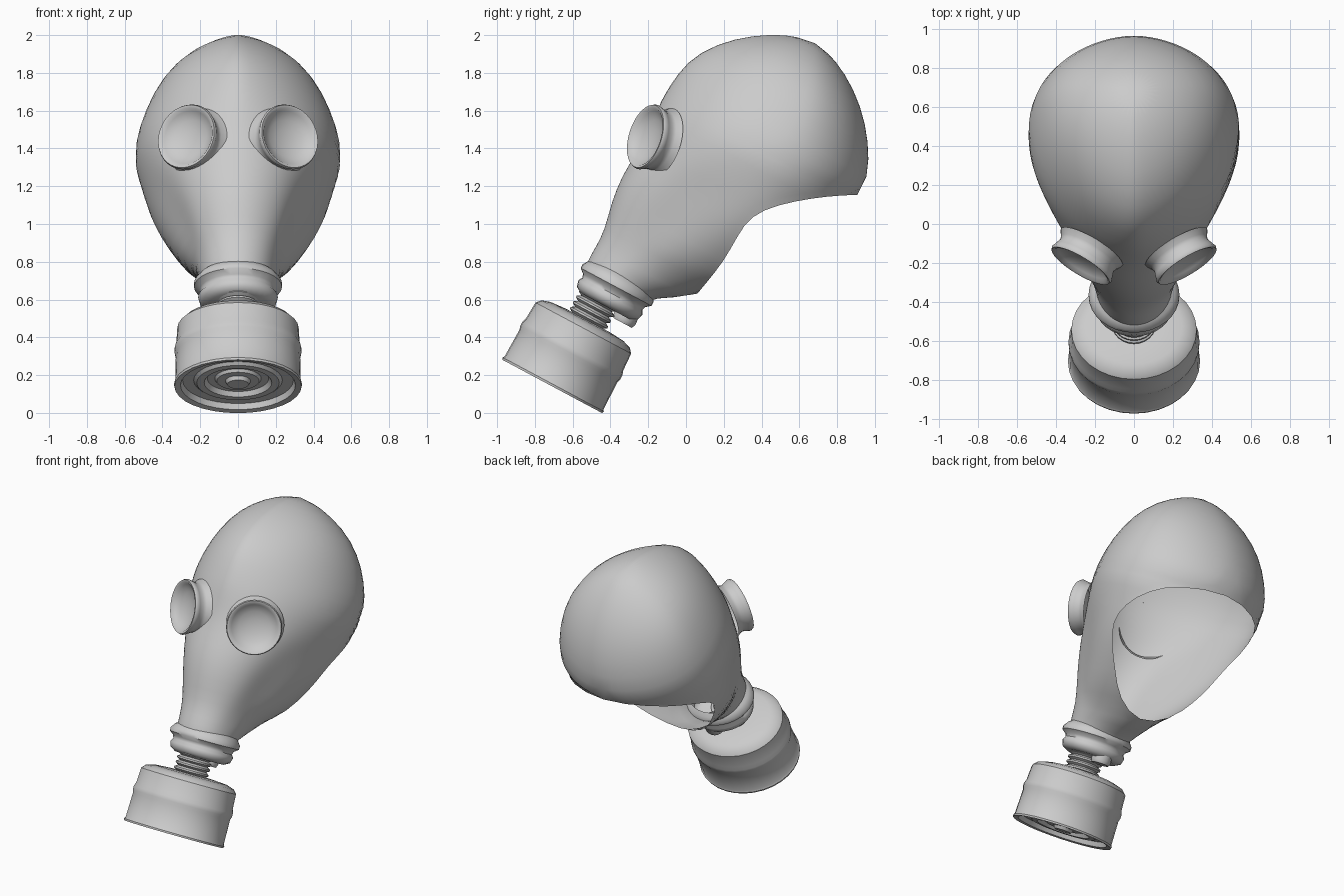
import bpy, bmesh, math
from mathutils import Vector

cube = bpy.data.objects.get("Cube")
if cube:
    bpy.data.objects.remove(cube)

grey = bpy.data.materials.new("matte_grey")
grey.use_nodes = True
COLOUR = (0.6, 0.6, 0.6, 1)
grey.diffuse_color = COLOUR
grey.node_tree.nodes["Principled BSDF"].inputs["Base Color"].default_value = COLOUR

# Tilted frame shared by hood, collar and canister: x, v (backward), t (up the axis)
AXIS = Vector((0, 0.47, 0.88)).normalized()
BACK = Vector((0, AXIS.z, -AXIS.y))
BASE = Vector((0, -0.42, 0.68))


def place(x, v, t):
    return BASE + Vector((x, 0, 0)) + BACK * v + AXIS * t


def finish(name, bm, angle=40, subdivide=0):
    bmesh.ops.remove_doubles(bm, verts=bm.verts, dist=0.0005)
    bmesh.ops.recalc_face_normals(bm, faces=bm.faces)
    mesh = bpy.data.meshes.new(name)
    bm.to_mesh(mesh)
    bm.free()
    ob = bpy.data.objects.new(name, mesh)
    bpy.context.collection.objects.link(ob)
    mesh.materials.append(grey)
    if subdivide:
        mod = ob.modifiers.new("smooth", "SUBSURF")
        mod.levels = mod.render_levels = subdivide
    bpy.ops.object.select_all(action="DESELECT")
    ob.select_set(True)
    bpy.context.view_layer.objects.active = ob
    bpy.ops.object.shade_smooth_by_angle(angle=math.radians(angle))


def loft(bm, rows):
    grid = [[bm.verts.new(p) for p in row] for row in rows]
    for low, high in zip(grid, grid[1:]):
        for i in range(len(low) - 1):
            bm.faces.new((low[i], low[i + 1], high[i + 1], high[i]))


def lathe(name, profile, mapping, sides=32, angle=40):
    """Profile of (radius, height) turned about the local axis."""
    bm = bmesh.new()
    turn = [2 * math.pi * i / sides for i in range(sides + 1)]
    loft(bm, [[mapping(r * math.cos(a), r * math.sin(a), h) for a in turn]
              for r, h in profile])
    finish(name, bm, angle)


# Hood: height, front, widest depth, back, half width, rim depth, cheek pinch
sections = [
    (-0.02, -0.13, 0.04, 0.21, 0.18, 0.21, 0),
    (0.06, -0.15, 0.05, 0.25, 0.19, 0.25, 0),
    (0.15, -0.145, 0.10, 0.44, 0.22, 0.44, 0.05),
    (0.25, -0.145, 0.20, 0.60, 0.28, 0.46, 0.10),
    (0.40, -0.185, 0.30, 0.75, 0.355, 0.49, 0.12),
    (0.55, -0.20, 0.38, 0.85, 0.425, 0.49, 0.10),
    (0.68, -0.19, 0.43, 0.90, 0.47, 0.50, 0.06),
    (0.80, -0.185, 0.45, 0.93, 0.51, 0.60, 0.02),
    (0.92, -0.20, 0.47, 0.95, 0.54, 0.75, 0),
    (1.00, -0.205, 0.48, 0.965, 0.555, 0.87, 0),
    (1.065, -0.205, 0.48, 0.985, 0.555, 0.985, 0),
    (1.24, -0.19, 0.48, 0.92, 0.505, 0.92, 0),
    (1.40, -0.09, 0.46, 0.81, 0.43, 0.81, 0),
    (1.53, 0.06, 0.42, 0.67, 0.31, 0.67, 0),
    (1.62, 0.22, 0.39, 0.51, 0.14, 0.51, 0),
    (1.65, 0.37, 0.37, 0.37, 0, 0.37, 0),
]
STEPS = 32
rows = []
for t, front, mid, back, width, rim, pinch in sections:
    limit = math.pi if rim >= back else math.acos(-(rim - mid) / (back - mid))
    crown = min(max((t - 0.75) / 0.4, 0), 1)
    row = []
    for i in range(STEPS + 1):
        a = limit * (2 * i / STEPS - 1)
        facing = abs(a) < math.pi / 2
        reach = (mid - front) if facing else (back - mid)
        power = 1 + crown * (0.35 if facing else 0.1)
        dent = 1 - pinch * math.exp(-((abs(a) - 1.1) / 0.35) ** 2)
        x = math.copysign(abs(math.sin(a)) ** power, a) * width * dent
        row.append(place(x, mid - reach * math.cos(a), t))
    rows.append(row)
bm = bmesh.new()
loft(bm, rows)
finish("hood", bm, 60, 1)

# Flared eyepieces with dished lenses
eye_profile = [(0.185, -0.06), (0.165, -0.03), (0.16, -0.01), (0.17, 0.02),
               (0.178, 0.042), (0.172, 0.055), (0.158, 0.052), (0.145, 0.035),
               (0.10, 0.012), (0.05, 0), (0, -0.003)]
for side, label in ((1, "left"), (-1, "right")):
    normal = Vector((side * 0.5, -0.82, 0.26)).normalized()
    turn = normal.to_track_quat("Z", "Y").to_matrix()
    centre = Vector((side * 0.247, -0.17, 1.45))
    lathe(label + "_eyepiece", eye_profile,
          lambda x, y, h: centre + turn @ Vector((x, y, h)), 32, 60)

# Collar joining the hood to the threaded neck
lathe("collar", [(0.18, 0.085), (0.205, 0.065), (0.226, 0.035), (0.226, 0.012),
                 (0.198, -0.01), (0.192, -0.03), (0.205, -0.05), (0.195, -0.085),
                 (0.16, -0.105), (0, -0.105)],
      lambda x, y, h: place(x * 1.03, 0.05 + y * 0.94, h), 32, 50)

# Outlet valve behind the neck
lathe("outlet_valve", [(0.06, -0.04), (0.065, -0.12), (0.055, -0.14), (0, -0.14)],
      lambda x, y, h: place(x, 0.17 + y, h), 16)

# Threaded neck
thread = []
for i in range(5):
    top = -0.08 - i * 0.034
    thread += [(0.092, top), (0.112, top - 0.012), (0.112, top - 0.022)]
lathe("threaded_neck", thread + [(0.092, -0.26)], lambda x, y, h: place(x, y, h), 24)

# Filter canister with a stepped shoulder and a recessed, ringed underside
lathe("filter_canister", [
    (0, -0.215), (0.13, -0.215), (0.22, -0.222), (0.265, -0.237), (0.287, -0.262),
    (0.292, -0.36), (0.30, -0.385), (0.30, -0.41), (0.294, -0.43), (0.297, -0.59),
    (0.303, -0.60), (0.30, -0.612), (0.272, -0.606), (0.262, -0.575),
    (0.21, -0.575), (0.195, -0.59), (0.16, -0.59), (0.145, -0.565),
    (0.11, -0.565), (0.10, -0.58), (0.06, -0.58), (0.05, -0.60), (0, -0.60)],
    lambda x, y, h: place(x * 1.12, y, h), 32, 35)
